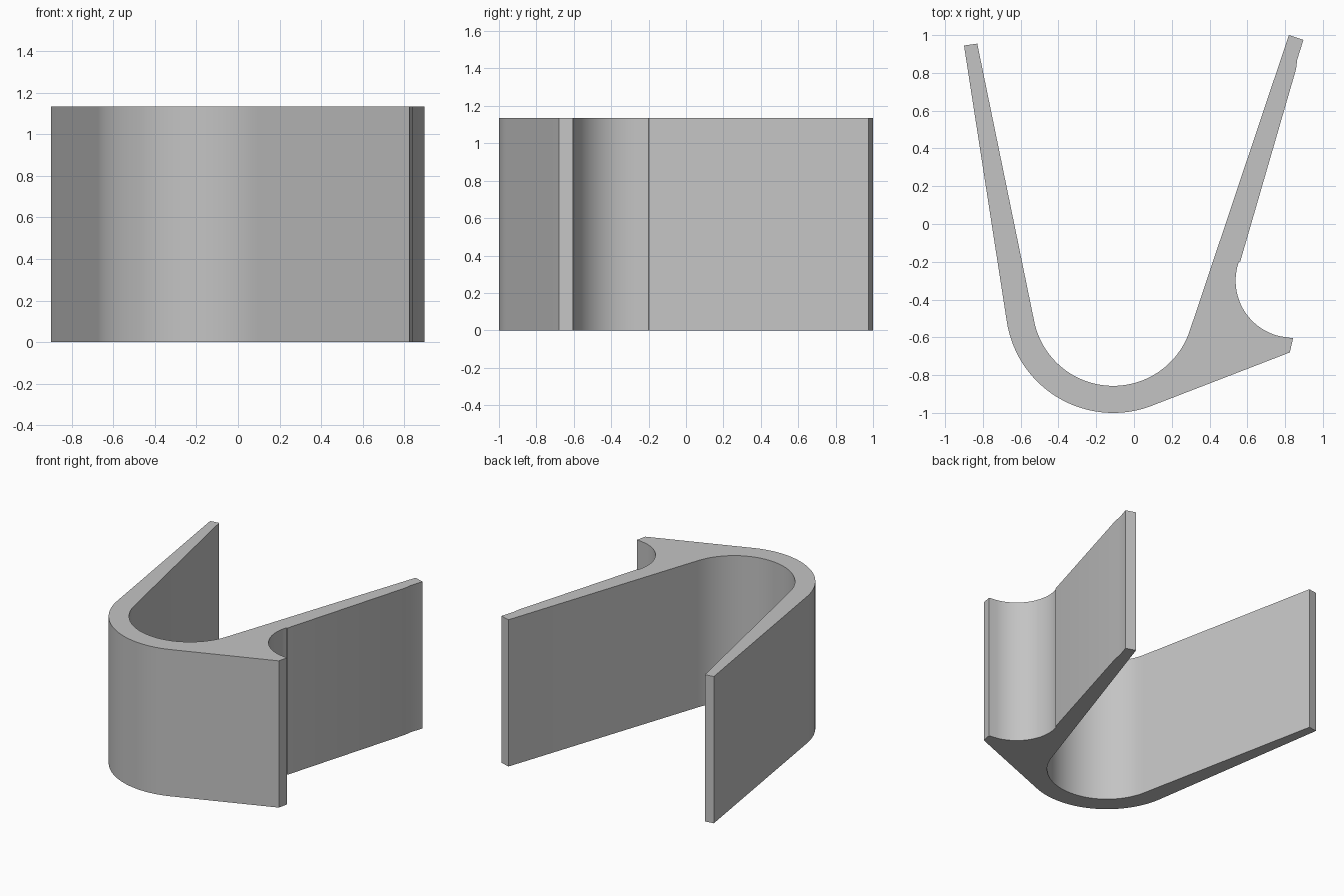
import bpy, bmesh
from math import radians, cos, sin

if "Cube" in bpy.data.objects:
    bpy.data.objects.remove(bpy.data.objects["Cube"], do_unlink=True)

HEIGHT = 1.135
BEND = (-0.11, -0.43)   # shared centre of the inner and outer bend
HOLLOW = (0.84, -0.30)  # centre of the scooped hollow behind the lip


def arc(centre, radius, start, end, steps):
    """Points along an arc, angles in degrees."""
    angles = [radians(start + (end - start) * i / steps) for i in range(steps + 1)]
    return [(centre[0] + radius * cos(a), centre[1] + radius * sin(a)) for a in angles]


# Closed outline, anticlockwise from the left arm tip
profile = [(-0.90, 0.945)]
profile += arc(BEND, 0.57, 189, 291, 40)                      # outer bend
profile += [(0.825, -0.68), (0.842, -0.605)]                  # lip
profile += arc(HOLLOW, 0.302, 257, 161, 32)                   # hollow
profile += [(0.563, -0.197), (0.858, 0.82), (0.864, 0.87)]    # right arm outside
profile += [(0.897, 0.975), (0.82, 1.0)]                      # right arm tip
profile += arc(BEND, 0.427, -18.4, -168.5, 56)                # inner bend
profile += [(-0.83, 0.955)]

# Extrude the outline into a clip
bm = bmesh.new()
base = bm.faces.new([bm.verts.new((x, y, 0)) for x, y in profile])
top = bmesh.ops.extrude_face_region(bm, geom=[base], use_keep_orig=True)
bmesh.ops.translate(bm, vec=(0, 0, HEIGHT),
                    verts=[v for v in top["geom"] if isinstance(v, bmesh.types.BMVert)])
bmesh.ops.recalc_face_normals(bm, faces=bm.faces)
mesh = bpy.data.meshes.new("clip_body")
bm.to_mesh(mesh)
bm.free()

clip = bpy.data.objects.new("clip_body", mesh)
bpy.context.collection.objects.link(clip)

# Plain grey material
grey = bpy.data.materials.new("light_grey")
grey.use_nodes = True
colour = (0.55, 0.55, 0.55, 1)
grey.diffuse_color = colour
for node in grey.node_tree.nodes:
    if node.type == 'BSDF_PRINCIPLED':
        node.inputs["Base Color"].default_value = colour
mesh.materials.append(grey)

# Smooth bends, sharp rims
bpy.ops.object.select_all(action='DESELECT')
clip.select_set(True)
bpy.context.view_layer.objects.active = clip
bpy.ops.object.shade_smooth_by_angle(angle=radians(20))
